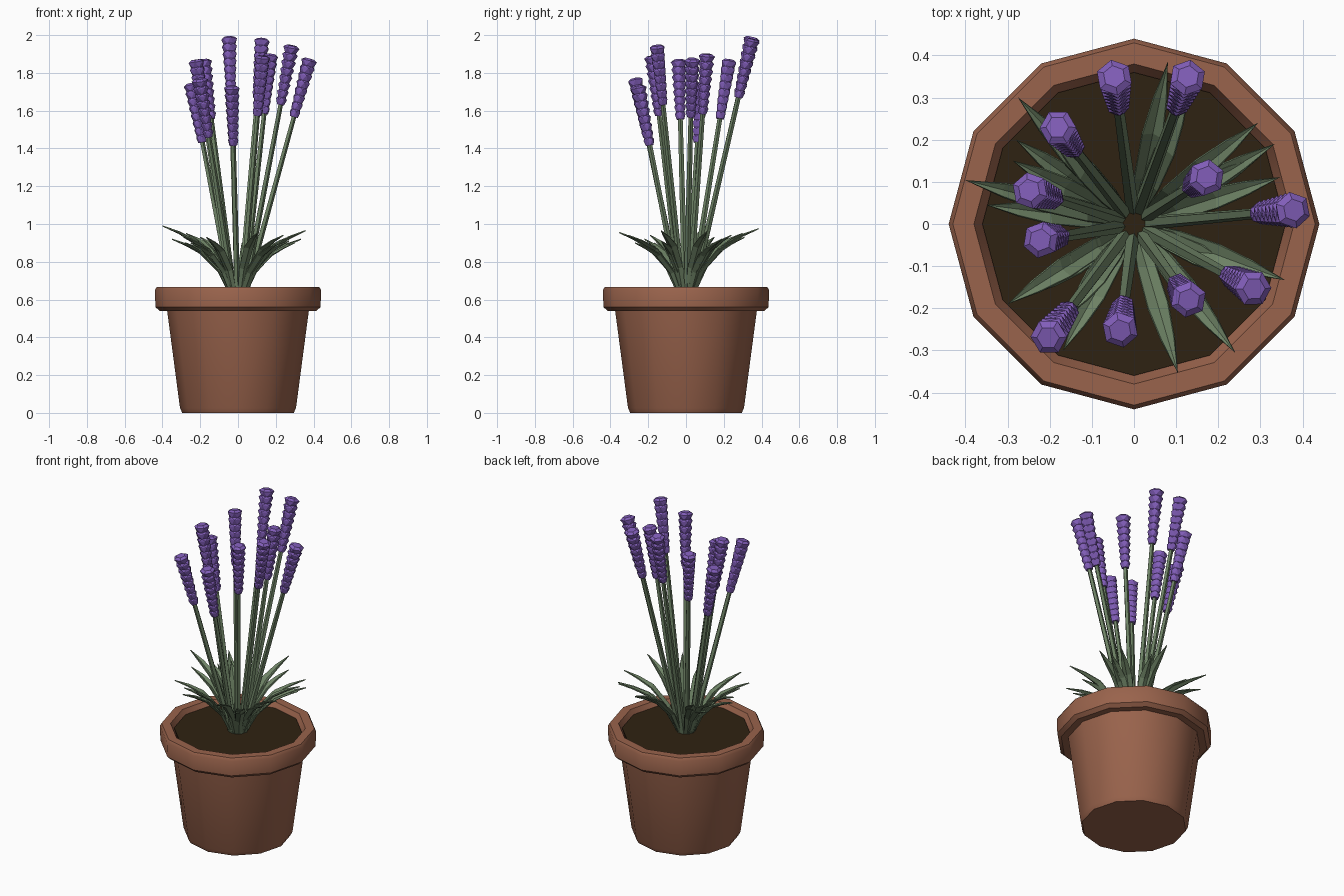
import bpy, bmesh, math
from mathutils import Vector

if "Cube" in bpy.data.objects:
    bpy.data.objects.remove(bpy.data.objects["Cube"])


def material(name, rgb):
    m = bpy.data.materials.new(name)
    m.diffuse_color = (*rgb, 1)
    m.use_nodes = True
    m.node_tree.nodes["Principled BSDF"].inputs["Base Color"].default_value = m.diffuse_color
    return m


TERRACOTTA = material("terracotta", (0.32, 0.125, 0.072))
SOIL = material("dark_soil", (0.028, 0.016, 0.006))
GREEN = material("sage_green", (0.155, 0.225, 0.13))
PURPLE = material("lavender_purple", (0.22, 0.11, 0.48))


def finish(name, bm, mat, smooth=None):
    bmesh.ops.recalc_face_normals(bm, faces=bm.faces)
    me = bpy.data.meshes.new(name)
    bm.to_mesh(me)
    bm.free()
    me.materials.append(mat)
    ob = bpy.data.objects.new(name, me)
    bpy.context.collection.objects.link(ob)
    if smooth:
        bpy.context.view_layer.objects.active = ob
        ob.select_set(True)
        bpy.ops.object.shade_smooth_by_angle(angle=math.radians(smooth))
        ob.select_set(False)
    return ob


def ring(bm, centre, axis, radius, n, turn=0.0):
    """A regular polygon of vertices around an axis."""
    q = Vector((0, 0, 1)).rotation_difference(axis)
    return [bm.verts.new(centre + q @ Vector((radius * math.cos(a), radius * math.sin(a), 0)))
            for a in (turn + 2 * math.pi * i / n for i in range(n))]


def bridge(bm, a, b):
    n = len(a)
    for i in range(n):
        bm.faces.new((a[i], a[(i + 1) % n], b[(i + 1) % n], b[i]))


def lathe(name, profile, n, mat, smooth):
    bm = bmesh.new()
    rings = [ring(bm, Vector((0, 0, z)), Vector((0, 0, 1)), r, n) for r, z in profile]
    for a, b in zip(rings, rings[1:]):
        bridge(bm, a, b)
    bm.faces.new(rings[0])
    bm.faces.new(rings[-1])
    return finish(name, bm, mat, smooth)


# Twelve-sided pot with a thick rim, and the soil inside it
lathe("pot", [(0.295, 0), (0.307, 0.025), (0.375, 0.54), (0.415, 0.54), (0.437, 0.56),
              (0.44, 0.65), (0.43, 0.667), (0.38, 0.667), (0.355, 0.62)], 12, TERRACOTTA, 35)
lathe("soil", [(0.35, 0.60), (0.36, 0.64)], 12, SOIL, None)


def flower(i, tip):
    tip = Vector(tip)
    out = Vector((tip.x, tip.y, 0)).normalized()
    base = out * 0.035 + Vector((0, 0, 0.62))
    axis = (tip - base).normalized()
    length = 0.32
    foot = tip - axis * length
    # Stem
    bm = bmesh.new()
    a = ring(bm, base, axis, 0.017, 5)
    b = ring(bm, foot + axis * 0.03, axis, 0.013, 5)
    bridge(bm, a, b)
    bm.faces.new(a)
    bm.faces.new(b)
    finish(f"stem_{i}", bm, GREEN)
    # Flower head: flared six-sided tiers, widest at the top
    bm = bmesh.new()
    tiers, n, turn = 8, 6, i * 0.7
    step = length / tiers
    prev = None
    for t in range(tiers):
        wide = 0.029 + 0.015 * t / (tiers - 1)
        low = ring(bm, foot + axis * step * t, axis, wide * 0.74, n, turn + math.pi / n)
        high = ring(bm, foot + axis * step * (t + 0.72), axis, wide, n, turn)
        for k in range(n):
            j = (k + 1) % n
            bm.faces.new((low[k], high[j], high[k]))
            bm.faces.new((low[k], low[j], high[j]))
            if prev:
                bm.faces.new((prev[k], prev[j], low[k]))
                bm.faces.new((prev[j], low[j], low[k]))
        if not prev:
            bm.faces.new(low)
        prev = high
    cap = ring(bm, tip, axis, 0.027, n, turn)
    bridge(bm, prev, cap)
    bm.faces.new(cap)
    finish(f"flower_head_{i}", bm, PURPLE)


for i, tip in enumerate([
        (-0.047, 0.35, 1.99), (0.128, 0.35, 1.98), (-0.182, 0.23, 1.87), (-0.249, 0.08, 1.745),
        (-0.223, -0.038, 1.87), (-0.204, -0.27, 1.77), (-0.033, -0.253, 1.73),
        (0.13, -0.18, 1.89), (0.285, -0.154, 1.945), (0.38, 0.033, 1.875), (0.173, 0.111, 1.90)]):
    flower(i + 1, tip)


def leaf(i, x, y, z):
    """Pointed blade folded along its middle, arching outwards."""
    out = Vector((x, y, 0)).normalized()
    side = Vector((-out.y, out.x, 0))
    reach, rise = math.hypot(x, y) - 0.035, z - 0.62
    bm = bmesh.new()
    rows = []
    for f, h, w in ((0, 0, 0.012), (0.2, 0.45, 0.022), (0.5, 0.78, 0.025), (0.75, 0.91, 0.016)):
        c = out * (0.035 + reach * f) + Vector((0, 0, 0.62 + rise * h))
        keel = (out * 0.6 - Vector((0, 0, 0.8))) * w * 0.5
        rows.append([bm.verts.new(p) for p in (c - side * w, c + keel, c + side * w)])
    for a, b in zip(rows, rows[1:]):
        for k in (0, 1):
            bm.faces.new((a[k], a[k + 1], b[k + 1], b[k]))
    tip = bm.verts.new((x, y, z))
    for k in (0, 1):
        bm.faces.new((rows[-1][k], rows[-1][k + 1], tip))
    ob = finish(f"leaf_{i}", bm, GREEN)
    mod = ob.modifiers.new("thickness", "SOLIDIFY")
    mod.thickness = 0.006
    mod.offset = 0


for i, tip in enumerate([
        (-0.40, 0.104, 0.99), (-0.275, 0.30, 0.95), (-0.287, 0.15, 0.93), (-0.35, 0.045, 0.92),
        (-0.28, 0.20, 0.90), (-0.20, 0.22, 0.93), (0.08, 0.384, 0.975), (0.13, 0.31, 0.93),
        (0.294, 0.24, 0.94), (0.334, 0.19, 0.92), (0.346, 0.111, 0.96), (0.30, 0.16, 0.90),
        (0.358, -0.133, 0.965), (0.27, -0.13, 0.91), (0.24, -0.305, 0.94), (0.22, -0.27, 0.90),
        (0.104, -0.353, 0.955), (-0.168, -0.30, 0.93), (-0.30, -0.19, 0.94),
        (-0.25, -0.17, 0.90), (-0.16, -0.22, 0.92)]):
    leaf(i + 1, *tip)
